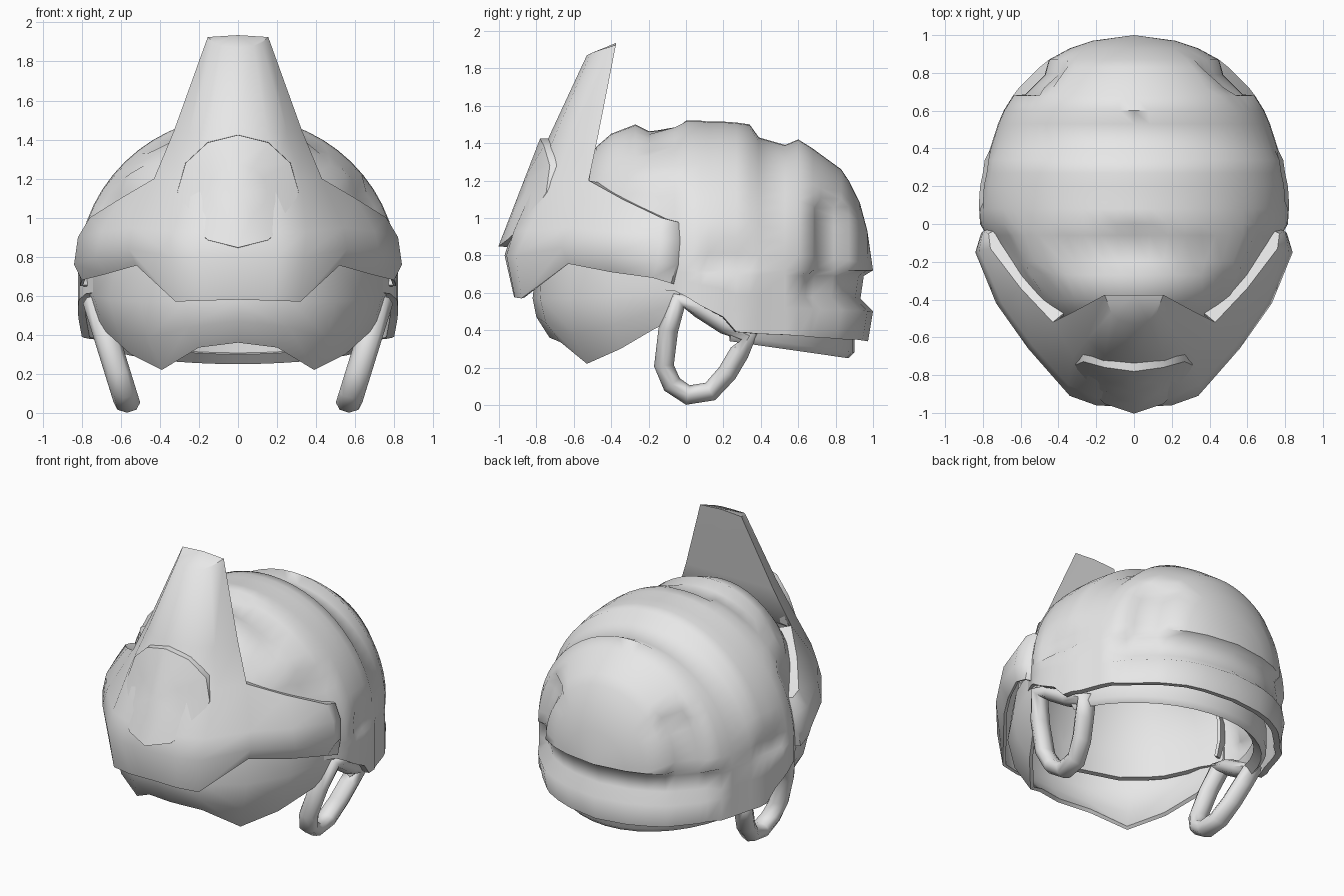
import bpy, bmesh, math
from mathutils import Vector

if "Cube" in bpy.data.objects:
    bpy.data.objects.remove(bpy.data.objects["Cube"])

grey = bpy.data.materials.new("plain grey")
grey.use_nodes = True
grey.diffuse_color = (0.8, 0.8, 0.8, 1)
grey.node_tree.nodes["Principled BSDF"].inputs["Base Color"].default_value = grey.diffuse_color
CENTRE = Vector((0, 0.1, 0.72))


def finish(obj, thickness, angle):
    """Colour, thicken inward and shade one part."""
    obj.data.materials.append(grey)
    if thickness:
        solid = obj.modifiers.new("wall", 'SOLIDIFY')
        solid.thickness, solid.offset = thickness, -1
    bpy.ops.object.select_all(action='DESELECT')
    obj.select_set(True)
    bpy.context.view_layer.objects.active = obj
    bpy.ops.object.convert(target='MESH')
    bpy.ops.object.shade_smooth_by_angle(angle=math.radians(angle))


def add_rows(bm, rows):
    """Skin neighbouring rows of points with quads."""
    grid = [[bm.verts.new(p) for p in row] for row in rows]
    for low, high in zip(grid, grid[1:]):
        for i in range(min(len(low), len(high)) - 1):
            bm.faces.new((low[i], low[i + 1], high[i + 1], high[i]))
    return grid


def make_part(name, bm, thickness, angle=40, closed=False):
    bmesh.ops.remove_doubles(bm, verts=bm.verts, dist=0.0005)
    bmesh.ops.dissolve_degenerate(bm, edges=bm.edges, dist=0.0005)
    bmesh.ops.recalc_face_normals(bm, faces=bm.faces)
    outward = sum(f.normal.dot(f.calc_center_median() - CENTRE) for f in bm.faces)
    if not closed and outward < 0:
        bmesh.ops.reverse_faces(bm, faces=bm.faces)
    mesh = bpy.data.meshes.new(name)
    bm.to_mesh(mesh)
    bm.free()
    obj = bpy.data.objects.new(name, mesh)
    bpy.context.collection.objects.link(obj)
    finish(obj, thickness, angle)


def mirror(bm):
    copy = bmesh.ops.duplicate(bm, geom=bm.verts[:] + bm.edges[:] + bm.faces[:])
    for v in copy["geom"]:
        if isinstance(v, bmesh.types.BMVert):
            v.co.x *= -1


# Shell: arches along y (y, crown height, half width, hem height)
arches = [(-.72, .8, 0, .6), (-.6, 1.15, .38, .6), (-.48, 1.38, .52, .6),
          (-.4, 1.45, .59, .6), (-.27, 1.5, .67, .61), (-.2, 1.465, .71, .62),
          (-.06, 1.47, .78, .61), (0, 1.52, .815, .58), (.08, 1.52, .82, .53),
          (.12, 1.515, .82, .51), (.2, 1.515, .815, .47),
          (.27, 1.51, .8, .39), (.34, 1.5, .79, .385), (.39, 1.43, .765, .38),
          (.53, 1.39, .72, .375), (.6, 1.42, .69, .37), (.68, 1.37, .64, .365),
          (.72, 1.34, .61, .36), (.83, 1.26, .5, .355), (.87, 1.2, .45, .35),
          (.93, 1.08, .34, .35), (.97, .93, .22, .345), (1, .72, 0, .34)]
# Skirt levels below the dome: (fraction down, scale at the back)
skirt = [(1, .97), (.58, 1), (.4, .925), (.08, .945)]
STEPS = 28


def squeeze(x, y, z, scale):
    return (x * scale, CENTRE.y + (y - CENTRE.y) * scale, z)


bm = bmesh.new()
rows = []
for y, crown, width, hem in arches:
    vent = y in (.72, .83)
    side = []
    for f, s in skirt:
        s = s if y > .65 else 1
        side.append(squeeze(width, y, .72 - f * (.72 - hem), s))
    arch = []
    for i in range(STEPS + 1):
        a = math.pi * i / STEPS
        low = min(a, math.pi - a)
        x, z = width * math.cos(a), .72 + (crown - .72) * math.sin(a)
        # Middle band reaches forward above the temples and steps in over the ears
        if -.3 < y < 0 and .62 < low < 1.57 + 3 * y:
            x, z = x * 1.045, .72 + (z - .72) * 1.045
        if .1 < y < .35 and z < .88:
            x *= .975
        arch.append(squeeze(x, y, z, .945 if vent and z < 1.08 else 1))
    rows.append(side + arch + [(-x, b, z) for x, b, z in reversed(side)])
add_rows(bm, rows)
make_part("helmet_shell", bm, 0.04, 55)

# Brow plate with tall crest, half drawn and mirrored
brow = [
    [(0, -.92, .58), (.18, -.915, .575), (.32, -.88, .57), (.52, -.63, .755),
     (.68, -.4, .71), (.8, -.18, .68), (.81, -.08, .65)],
    [(0, -.97, .8), (.2, -.96, .8), (.34, -.91, .8), (.56, -.66, .84),
     (.73, -.42, .8), (.84, -.15, .76), (.81, -.05, .75)],
    [(0, -.93, .93), (.2, -.92, .93), (.35, -.85, .93), (.54, -.64, .95),
     (.7, -.42, .93), (.82, -.14, .9), (.8, -.04, .88)],
    [(0, -.83, 1.2), (.19, -.8, 1.2), (.32, -.7, 1.2), (.43, -.52, 1.2),
     (.6, -.34, 1.1), (.76, -.13, 1), (.77, -.05, .98)],
    [(0, -.73, 1.44), (.15, -.7, 1.44), (.25, -.61, 1.44), (.33, -.47, 1.44)],
    [(0, -.53, 1.87), (.08, -.51, 1.88), (.12, -.47, 1.895), (.155, -.375, 1.925)],
]
bm = bmesh.new()
grid = add_rows(bm, brow)
# Flat back and top of the crest
back = [bm.verts.new((0, y, z)) for y, z in ((-.52, 1.2), (-.47, 1.44), (-.375, 1.935))]
for i in range(2):
    bm.faces.new((grid[i + 3][3], grid[i + 4][3], back[i + 1], back[i]))
bm.faces.new(grid[5] + [back[2]])
# Ledge from the plate's upper and rear rim in to the shell
rim = grid[3][3:] + [grid[r][6] for r in (2, 1, 0)]
inner = [bm.verts.new((v.co.x * .86, v.co.y + .05, v.co.z - .01)) for v in rim]
for i in range(len(rim) - 1):
    bm.faces.new((rim[i], rim[i + 1], inner[i + 1], inner[i]))
mirror(bm)
make_part("brow_plate", bm, 0.02, 58)

# Round badge wrapped around the brow
bm = bmesh.new()
rings = []
for radius, lift in ((0, 0), (.15, 0), (.31, 0), (.312, .06)):
    ring = []
    for i in range(13):
        a = math.tau * i / 12
        x, up = radius * math.sin(a), radius * math.cos(a)
        ring.append((x, -.892 + .36 * up + lift + 1.5 * x * x, 1.135 + .93 * up))
    rings.append(ring)
add_rows(bm, rings)
make_part("brow_disc", bm, 0)

# Visor with a notched lower edge
visor = [
    [(0, -.8, .76), (.25, -.77, .76), (.47, -.61, .78), (.63, -.38, .76),
     (.74, -.15, .74), (.77, -.03, .72)],
    [(0, -.82, .57), (.27, -.78, .57), (.5, -.62, .57), (.66, -.38, .58),
     (.74, -.15, .6), (.76, -.03, .61)],
    [(0, -.8, .47), (.26, -.75, .44), (.46, -.6, .38), (.62, -.38, .43),
     (.71, -.18, .5), (.74, -.05, .54)],
    [(0, -.73, .36), (.2, -.67, .335), (.39, -.53, .22), (.55, -.35, .3),
     (.66, -.18, .4), (.71, -.08, .45)],
]
bm = bmesh.new()
add_rows(bm, visor)
mirror(bm)
make_part("visor", bm, 0.025, 50)

# Padded liner below the back hem
bm = bmesh.new()
rows = [[], [], []]
for i in range(19):
    t = math.radians(10 + 160 * i / 18)
    x, y = math.cos(t), math.sin(t)
    drop = .36 - .11 * y
    for row, scale, z in zip(rows, (1, 1, .96), (.46, drop + .03, drop)):
        row.append((.72 * x * scale, .1 + .8 * y * scale, z))
add_rows(bm, rows)
make_part("neck_liner", bm, 0.07, 50)

# Chin strap loops, flat bands swept around a slanted path
loop = [(-.04, .56), (-.095, .4), (-.118, .21), (-.075, .11), (.01, .053), (.13, .072),
        (.22, .17), (.285, .28), (.34, .37), (.21, .43), (.07, .52)]
for name, s in (("left_strap", 1), ("right_strap", -1)):
    bm = bmesh.new()
    rings = []
    for i in range(len(loop) + 1):
        y, z = loop[i % len(loop)]
        after, before = loop[(i + 1) % len(loop)], loop[i - 1 if i < len(loop) else -2]
        if i == len(loop):
            rings.append(list(rings[0]))
            break
        along = (Vector(after) - Vector(before)).normalized()
        ring = []
        for k in range(9):
            a = math.tau * k / 8
            out, wide = .053 * math.cos(a), .068 * math.sin(a)
            ring.append((s * (.568 + .31 * (z - .05) + wide),
                         y + along.y * out, z - along.x * out))
        rings.append(ring)
    add_rows(bm, rings)
    make_part(name, bm, 0, 60, closed=True)
